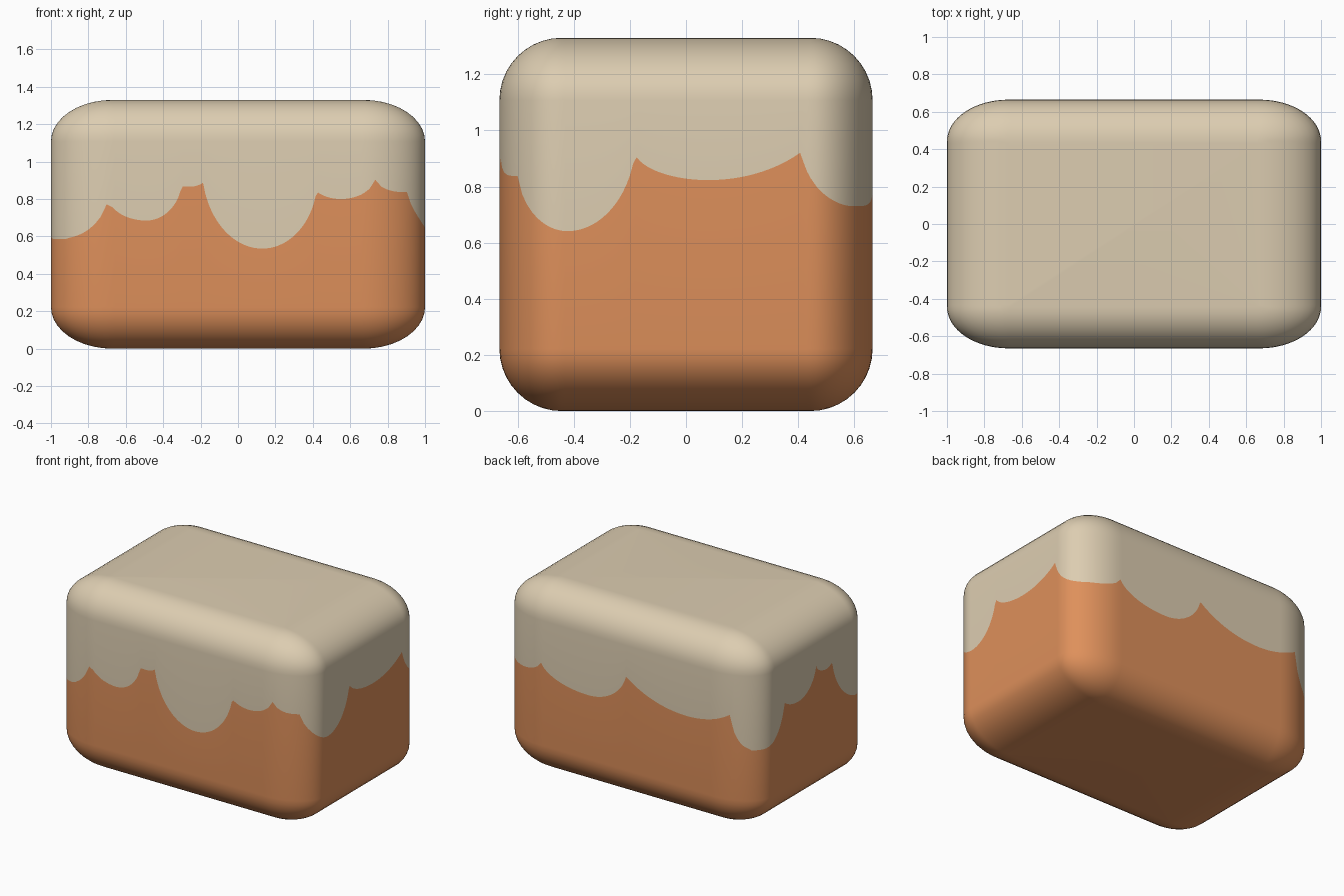
import bpy, bmesh, math

if "Cube" in bpy.data.objects:
    bpy.data.objects.remove(bpy.data.objects["Cube"])

HX, HY, HZ = 1.0, 0.665, 0.665      # half sizes
RX, R = 0.33, 0.222                 # corner radii along x, and along y / z
STEP, ARC = 0.012, 16

# Drip line per side: alternating valley / peak (position, height)
FRONT = [(-.95, .588), (-.695, .80), (-.49, .685), (-.302, .868), (-.25, .867), (-.187, .888),
         (.13, .535), (.42, .84), (.55, .80), (.735, .905), (.87, .838), (.91, .836)]
RIGHT = [(-.62, .834), (-.60, .834), (-.423, .641), (-.182, .915), (.08, .823), (.41, .923), (.61, .728)]
BACK = [(-.93, .59), (-.80, .825), (-.47, .735), (.005, .888), (.30, .676), (.67, .807), (.87, .73)]
LEFT = [(-.53, .585), (-.207, .935), (-.15, .90), (-.03, .965), (.17, .789), (.325, .84), (.54, .58)]


def scallop(table, t):
    """Height of the drip line: elliptical arcs rising from valleys to peaks."""
    if t <= table[0][0]:
        return table[0][1]
    for i in range(len(table) - 1):
        a, b = table[i], table[i + 1]
        if t <= b[0]:
            valley, peak = (a, b) if i % 2 == 0 else (b, a)
            u = (t - valley[0]) / (peak[0] - valley[0])
            rise = peak[1] - valley[1]
            k = 0.98 if rise > 0.35 * abs(peak[0] - valley[0]) else 0.7
            f = (1 - math.sqrt(1 - (k * u) ** 2)) / (1 - math.sqrt(1 - k * k))
            return valley[1] + rise * f
    return table[-1][1]


def drip(x, y):
    """Pick the side a perimeter point belongs to."""
    if (abs(x) - (HX - RX)) / RX <= (abs(y) - (HY - R)) / R:
        return scallop(FRONT if y < 0 else BACK, x)
    return scallop(RIGHT if x > 0 else LEFT, y)


# Plan outline as (core point, outward direction), counter-clockwise
outline = []
cx, cy = HX - RX, HY - R
corners = [(cx, -cy, -90), (cx, cy, 0), (-cx, cy, 90), (-cx, -cy, 180)]
for n, (px, py, start) in enumerate(corners):
    for i in range(ARC + 1):
        a = math.radians(start + 90 * i / ARC)
        outline.append((px, py, math.cos(a), math.sin(a)))
    qx, qy, _ = corners[(n + 1) % 4]
    steps = int(math.hypot(qx - px, qy - py) / STEP)
    a = math.radians(start + 90)
    for i in range(1, steps):
        f = i / steps
        outline.append((px + (qx - px) * f, py + (qy - py) * f, math.cos(a), math.sin(a)))

bm = bmesh.new()


def ring(spread, z=None):
    verts = []
    for px, py, dx, dy in outline:
        x, y = px + dx * RX * spread, py + dy * R * spread
        verts.append(bm.verts.new((x, y, drip(x, y) if z is None else z)))
    return verts


# Rings: rounded base, drip line, rounded top
N = 10
angles = [math.pi / 2 * i / N for i in range(N + 1)]
rings = [ring(math.sin(a), R - R * math.cos(a)) for a in angles]
rings.append(ring(1))
rings += [ring(math.cos(a), 2 * HZ - R + R * math.sin(a)) for a in angles]

for k in range(len(rings) - 1):
    lo, hi = rings[k], rings[k + 1]
    for i in range(len(lo)):
        j = (i + 1) % len(lo)
        bm.faces.new((lo[i], lo[j], hi[j], hi[i])).material_index = int(k > N)
bm.faces.new(rings[0][::-1]).material_index = 0
bm.faces.new(rings[-1]).material_index = 1
bmesh.ops.remove_doubles(bm, verts=bm.verts, dist=1e-5)

mesh = bpy.data.meshes.new("iced_block")
bm.to_mesh(mesh)
bm.free()
for name, col in (("orange_body", (.735, .28, .105, 1)), ("cream_icing", (.72, .61, .44, 1))):
    mat = bpy.data.materials.new(name)
    mat.diffuse_color = col
    mat.use_nodes = True
    mat.node_tree.nodes["Principled BSDF"].inputs["Base Color"].default_value = mat.diffuse_color
    mesh.materials.append(mat)
obj = bpy.data.objects.new("iced_block", mesh)
bpy.context.collection.objects.link(obj)
mesh.shade_smooth()
